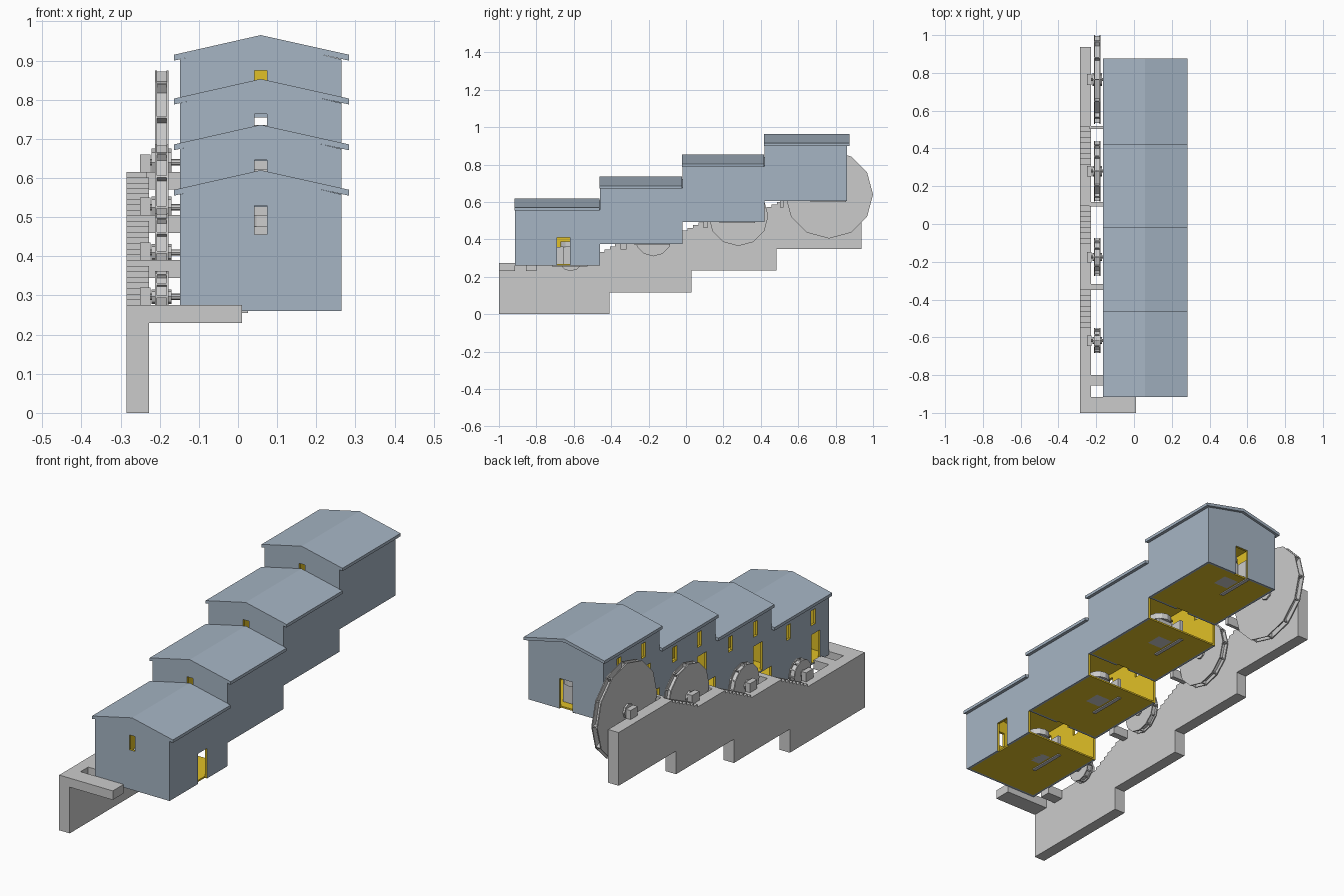
import bpy, bmesh, math
from mathutils import Matrix, Vector

if "Cube" in bpy.data.objects:
    bpy.data.objects.remove(bpy.data.objects["Cube"])


def material(name, col):
    m = bpy.data.materials.new(name)
    m.diffuse_color = (*col, 1)
    m.use_nodes = True
    m.node_tree.nodes["Principled BSDF"].inputs["Base Color"].default_value = m.diffuse_color
    return m


BLUE = material("slate_blue", (0.38, 0.46, 0.55))
YELLOW = material("ochre", (0.75, 0.53, 0.02))


def finish(bm, name, mats=(), index=0, hide=False):
    bmesh.ops.recalc_face_normals(bm, faces=bm.faces)
    for f in bm.faces:
        f.material_index = index
    me = bpy.data.meshes.new(name)
    bm.to_mesh(me)
    bm.free()
    for m in mats:
        me.materials.append(m)
    ob = bpy.data.objects.new(name, me)
    bpy.context.collection.objects.link(ob)
    if hide:
        ob.hide_render = True
        ob.hide_viewport = True
        ob.display_type = 'WIRE'
    return ob


def add_box(bm, x0, x1, y0, y1, z0, z1):
    mat = Matrix.Translation(((x0 + x1) / 2, (y0 + y1) / 2, (z0 + z1) / 2)) @ \
        Matrix.Diagonal((x1 - x0, y1 - y0, z1 - z0, 1))
    bmesh.ops.create_cube(bm, size=1, matrix=mat)


def add_prism(bm, pts, vec):
    f = bm.faces.new([bm.verts.new(p) for p in pts])
    r = bmesh.ops.extrude_face_region(bm, geom=[f])
    vs = [v for v in r["geom"] if isinstance(v, bmesh.types.BMVert)]
    bmesh.ops.translate(bm, verts=vs, vec=vec)
    if f.is_valid and not any(len(e.link_faces) > 1 for e in f.edges):
        bm.faces.new(list(f.verts))


def add_disc(bm, x0, x1, y, z, r, n, axis='X'):
    rot = Matrix.Rotation(math.pi / 2, 4, 'Y')
    bmesh.ops.create_cone(bm, cap_ends=True, segments=n, radius1=r, radius2=r, depth=x1 - x0,
                          matrix=Matrix.Translation(((x0 + x1) / 2, y, z)) @ rot)


def boxes(name, items, mats=(), index=0, hide=False):
    bm = bmesh.new()
    for b in items:
        add_box(bm, *b)
    return finish(bm, name, mats, index, hide)


def cut(ob, cutter):
    m = ob.modifiers.new("cut", 'BOOLEAN')
    m.operation = 'DIFFERENCE'
    m.solver = 'EXACT'
    m.object = cutter


XL, XR, XM, T = -0.148, 0.264, 0.058, 0.012
START = [-0.915, -0.46, -0.02, 0.42]
END = [-0.46, -0.02, 0.42, 0.862]
FLOOR = [0.26, 0.376, 0.493, 0.605]
PAIR = (BLUE, YELLOW)


def gable(x0, x1, y, z0, eave, ridge):
    return [(x0, y, z0), (x1, y, z0), (x1, y, eave), (XM, y, ridge), (x0, y, eave)]


for i in range(4):
    y0, y1, z = START[i], END[i], FLOOR[i]
    last = i == 3
    n = i + 1
    # Walls: gabled shell, hollowed with an ochre interior
    bm = bmesh.new()
    add_prism(bm, gable(XL, XR, y0, z, z + 0.298, z + 0.347), (0, y1 - y0, 0))
    walls = finish(bm, f"house_{n}_walls", PAIR)
    if not last:
        for p in walls.data.polygons:
            if p.normal.y > 0.9:
                p.material_index = 1
    bm = bmesh.new()
    depth = (y1 - T if last else y1 + 0.05) - (y0 + T)
    add_prism(bm, gable(XL + T, XR - T, y0 + T, z - 0.05, z + 0.292, z + 0.338), (0, depth, 0))
    cut(walls, finish(bm, f"house_{n}_cavity_cutter", PAIR, 1, True))

    # Openings: front window, left door and windows, doors between houses
    holes = [(XM - 0.016, XM + 0.016, y0 - 0.03, y0 + 0.03, z + 0.196, z + 0.27)]
    for wy in (0.125, 0.32):
        holes.append((XL - 0.03, XL + 0.03, y0 + wy - 0.016, y0 + wy + 0.016, z + 0.196, z + 0.27))
    holes.append((XL - 0.03, XL + 0.03, y0 + 0.07, y0 + 0.14, z + 0.008, z + 0.15))
    if i == 0:
        holes.append((XR - 0.03, XR + 0.03, -0.69, -0.62, z - 0.02, z + 0.15))
    else:
        holes.append((XM - 0.035, XM + 0.035, y0 - 0.03, y0 + 0.03, z - 0.02, z + 0.15))
    if last:
        holes.append((XM - 0.035, XM + 0.035, y1 - 0.03, y1 + 0.03, z - 0.02, z + 0.15))
    cut(walls, boxes(f"house_{n}_opening_cutter", holes, PAIR, 1, True))

    # Floor
    boxes(f"house_{n}_floor", [(XL + T, XR - T, y0 + T, y1 - (T if last else 0), z, z + 0.008)], (YELLOW,))

    # Roof slab with eaves
    ry1 = y1 + 0.013 if last else y1 - 0.002
    a, b = -0.163, 0.283
    prof = [(a, z + 0.295), (XM, z + 0.344), (b, z + 0.295), (b, z + 0.31), (XM, z + 0.36), (a, z + 0.31)]
    bm = bmesh.new()
    ry0 = y0 - 0.002
    add_prism(bm, [(x, ry0, h) for x, h in prof], (0, ry1 - ry0, 0))
    finish(bm, f"house_{n}_roof", (BLUE,))

# Retaining wall with flights of stairs along its top
TOPS = [0.275, 0.39, 0.505, 0.615]
FLIGHT_END = [-0.35, 0.095, 0.515]
pts = [(-1.0, 0), (-0.41, 0), (-0.41, 0.117), (0.03, 0.117), (0.03, 0.235), (0.485, 0.235),
       (0.485, 0.35), (0.937, 0.35), (0.937, 0.615)]
up = [(-1.0, 0.275)]
for k, ye in enumerate(FLIGHT_END):
    for s in range(8):
        y = ye - 0.2 + 0.2 * s / 7
        h0 = TOPS[k] + (TOPS[k + 1] - TOPS[k]) * s / 8
        h1 = TOPS[k] + (TOPS[k + 1] - TOPS[k]) * (s + 1) / 8
        up += [(y, h0), (y, h1)]
bm = bmesh.new()
add_prism(bm, [(-0.285, y, h) for y, h in pts + up[::-1]], (0.058, 0, 0))
finish(bm, "stepped_wall")

# Entrance slab and bridges to the house doors
boxes("entrance_slab", [(-0.24, 0.01, -1.0, -0.915, 0.23, 0.275)])
boxes("bridges", [(-0.235, XL + 0.005, ya, yb, t - 0.045, t) for ya, yb, t in
                  ((-0.855, -0.80, 0.275), (-0.35, -0.318, 0.39),
                   (0.093, 0.116, 0.505), (0.503, 0.52, 0.615))])

# Water wheels, growing towards the back
WHEELS = [(-0.617, 0.297, 0.066), (-0.175, 0.41, 0.1), (0.28, 0.525, 0.16), (0.765, 0.64, 0.235)]
for i, (y, z, r) in enumerate(WHEELS):
    n = i + 1
    bm = bmesh.new()
    for x in (-0.212, -0.183):
        add_disc(bm, x, x + 0.005, y, z, r, 12)
    add_disc(bm, -0.208, -0.182, y, z, r * 0.88, 12)
    finish(bm, f"water_wheel_{n}")
    # Paddles between the rims
    bm = bmesh.new()
    for k in range(12):
        a = 2 * math.pi * k / 12
        mat = Matrix.Translation((-0.195, y, z)) @ Matrix.Rotation(a, 4, 'X') @ \
            Matrix.Translation((0, r * 0.92, 0)) @ Matrix.Diagonal((0.026, r * 0.13, 0.006, 1))
        bmesh.ops.create_cube(bm, size=1, matrix=mat)
    finish(bm, f"wheel_{n}_paddles")
    # Axle with hub
    bm = bmesh.new()
    add_disc(bm, -0.24, 0.03, y, z, 0.008, 8)
    finish(bm, f"axle_{n}")
    bm = bmesh.new()
    add_disc(bm, -0.221, -0.17, y, z, 0.012 + r * 0.1, 8)
    finish(bm, f"hub_{n}")
    # Bearing block on the wall
    t = TOPS[i]
    boxes(f"bearing_{n}", [(-0.25, -0.224, y - 0.028, y + 0.028, t - 0.01, t + 0.045)])
    # Indoor gear housing and millstone
    f = FLOOR[i]
    boxes(f"gear_housing_{n}", [(0.008, 0.026, y - 0.1, y + 0.09, f - 0.005, f + 0.1)])
    bm = bmesh.new()
    bmesh.ops.create_cone(bm, cap_ends=True, segments=12, radius1=0.055, radius2=0.055, depth=0.03,
                          matrix=Matrix.Translation((0.075, y, f + 0.115)))
    finish(bm, f"millstone_{n}")
    boxes(f"millstone_stand_{n}", [(0.035, 0.115, y - 0.04, y + 0.04, f, f + 0.1)])
